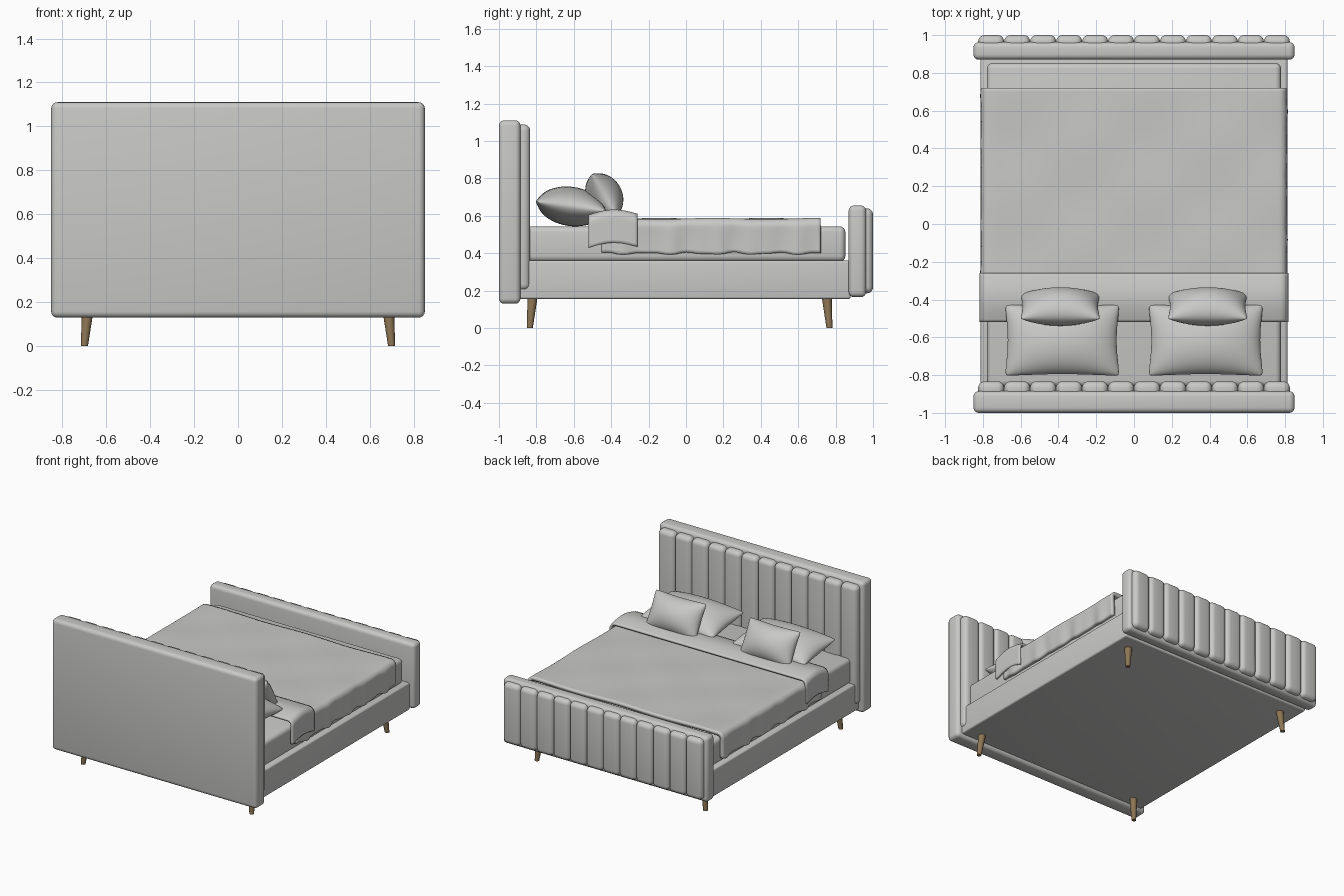
import bpy, bmesh, math
from mathutils import Matrix, Vector

if "Cube" in bpy.data.objects:
    bpy.data.objects.remove(bpy.data.objects["Cube"])


def material(name, rgb):
    m = bpy.data.materials.new(name)
    m.diffuse_color = (*rgb, 1)
    m.use_nodes = True
    m.node_tree.nodes["Principled BSDF"].inputs["Base Color"].default_value = m.diffuse_color
    return m


GREY = material("grey fabric", (0.58, 0.58, 0.57))
WOOD = material("brown wood", (0.27, 0.18, 0.09))


def finish(bm, name, mat, angle=50):
    me = bpy.data.meshes.new(name)
    bm.to_mesh(me)
    bm.free()
    me.materials.append(mat)
    ob = bpy.data.objects.new(name, me)
    bpy.context.collection.objects.link(ob)
    bpy.ops.object.select_all(action='DESELECT')
    ob.select_set(True)
    bpy.context.view_layer.objects.active = ob
    bpy.ops.object.shade_smooth_by_angle(angle=math.radians(angle))
    return ob


def add_box(bm, lo, hi, r, seg=4):
    """Rounded box between two corners, merged into bm."""
    lo, hi = Vector(lo), Vector(hi)
    m = Matrix.Translation((lo + hi) / 2) @ Matrix.Diagonal((*(hi - lo), 1))
    vs = bmesh.ops.create_cube(bm, size=1, matrix=m)["verts"]
    es = list({e for v in vs for e in v.link_edges})
    bmesh.ops.bevel(bm, geom=es, offset=r, segments=seg, profile=0.5, affect='EDGES')


def box(name, lo, hi, r):
    bm = bmesh.new()
    add_box(bm, lo, hi, r)
    return finish(bm, name, GREY)


# Boards, bed base and mattress
box("headboard", (-0.85, -1.0, 0.13), (0.85, -0.885, 1.11), 0.028)
box("footboard", (-0.85, 0.87, 0.165), (0.85, 0.963, 0.655), 0.028)
box("bed_base", (-0.812, -0.9, 0.155), (0.812, 0.88, 0.36), 0.012)
box("mattress", (-0.778, -0.86, 0.355), (0.778, 0.852, 0.543), 0.03)


# Upholstered vertical channels
def channels(name, y0, y1, z0, z1, n=12, half=0.825):
    bm = bmesh.new()
    w = 2 * half / n
    for i in range(n):
        x = -half + i * w
        add_box(bm, (x, y0, z0), (x + w, y1, z1), 0.034, 5)
    finish(bm, name, GREY)


channels("headboard_channels", -0.92, -0.833, 0.2, 1.088)
channels("footboard_channels", 0.925, 1.0, 0.185, 0.64)


# Tapered splayed legs
for sx in (-1, 1):
    for y, sy, label in ((-0.82, -1, "head"), (0.752, 1, "foot")):
        bm = bmesh.new()
        bmesh.ops.create_cone(bm, cap_ends=True, segments=20, radius1=0.016,
                              radius2=0.027, depth=0.17,
                              matrix=Matrix.Translation((sx * 0.683, y, 0.085)))
        for v in bm.verts:
            if v.co.z < 0.05:
                v.co.x += sx * 0.016
                v.co.y += sy * 0.015
        finish(bm, label + ("_leg_left" if sx < 0 else "_leg_right"), WOOD)


# Draped cloth: profile across the bed swept along y
def drape(name, y0, y1, half, top, bottom, thick, ny, crown, wave):
    r = 0.045
    right = [((half - r) * i / 14, 0) for i in range(14)]
    right += [(half - r + r * math.sin(a), r * math.cos(a) - r)
              for a in (math.pi / 2 * k / 6 for k in range(7))]
    drop = top - bottom - r
    right += [(half, -r - drop * k / 8) for k in range(1, 9)]
    prof = [(-x, z) for x, z in reversed(right[1:])] + right
    bm = bmesh.new()
    rows = []
    for j in range(ny + 1):
        t = j / ny
        y = y0 + (y1 - y0) * t
        row = []
        for x, dz in prof:
            f = min(1, -dz / (top - bottom))
            s = math.copysign(1, x)
            fold = math.sin(27 * y + s) + 0.5 * math.sin(47 * y + 2 * s)
            px = x - s * wave * f * (1 - f * 0.5) * (1 + fold)
            pz = top + dz + crown(t) + wave * (
                0.5 * f * fold + 0.3 * (1 - f) * math.sin(9 * x + 1) * math.sin(11 * y))
            row.append(bm.verts.new((px, y, pz)))
        rows.append(row)
    for a, b in zip(rows, rows[1:]):
        for i in range(len(prof) - 1):
            bm.faces.new((a[i], a[i + 1], b[i + 1], b[i]))
    ob = finish(bm, name, GREY)
    mod = ob.modifiers.new("thickness", 'SOLIDIFY')
    mod.thickness = thick
    mod.offset = -1


drape("blanket", -0.45, 0.72, 0.812, 0.585, 0.398, 0.026, 70, lambda t: 0, 0.011)
drape("blanket_fold", -0.52, -0.26, 0.817, 0.605, 0.428, 0.016, 16,
      lambda t: 0.025 * math.sin(math.pi * t) + 0.006 * t, 0.0)


# Pillows: two bulging sheets joined at a pinched seam
def pillow(name, centre, w, d, t, tilt, n=24):
    bm = bmesh.new()
    for side in (1, -1):
        g = []
        for j in range(n + 1):
            v = -math.cos(math.pi * j / n)
            row = []
            for i in range(n + 1):
                u = -math.cos(math.pi * i / n)
                x = w / 2 * u * (1 - 0.07 * (1 - v * v)) * (1 - 0.04 * (u * v) ** 6)
                y = d / 2 * v * (1 - 0.07 * (1 - u * u)) * (1 - 0.04 * (u * v) ** 6)
                z = side * t / 2 * (max(0, (1 - u * u) * (1 - v * v))) ** 0.55
                row.append(bm.verts.new((x, y, z)))
            g.append(row)
        for j in range(n):
            for i in range(n):
                q = [g[j][i], g[j][i + 1], g[j + 1][i + 1], g[j + 1][i]]
                bm.faces.new(q if side > 0 else q[::-1])
    bmesh.ops.remove_doubles(bm, verts=bm.verts, dist=1e-5)
    bm.transform(Matrix.Translation(centre) @ Matrix.Rotation(math.radians(tilt), 4, 'X'))
    finish(bm, name, GREY, 60)


for s, side in ((-1, "left"), (1, "right")):
    pillow("large_pillow_" + side, (s * 0.38, -0.615, 0.65), 0.62, 0.39, 0.21, -8)
    pillow("small_pillow_" + side, (s * 0.39, -0.437, 0.71), 0.43, 0.27, 0.19, -60)
